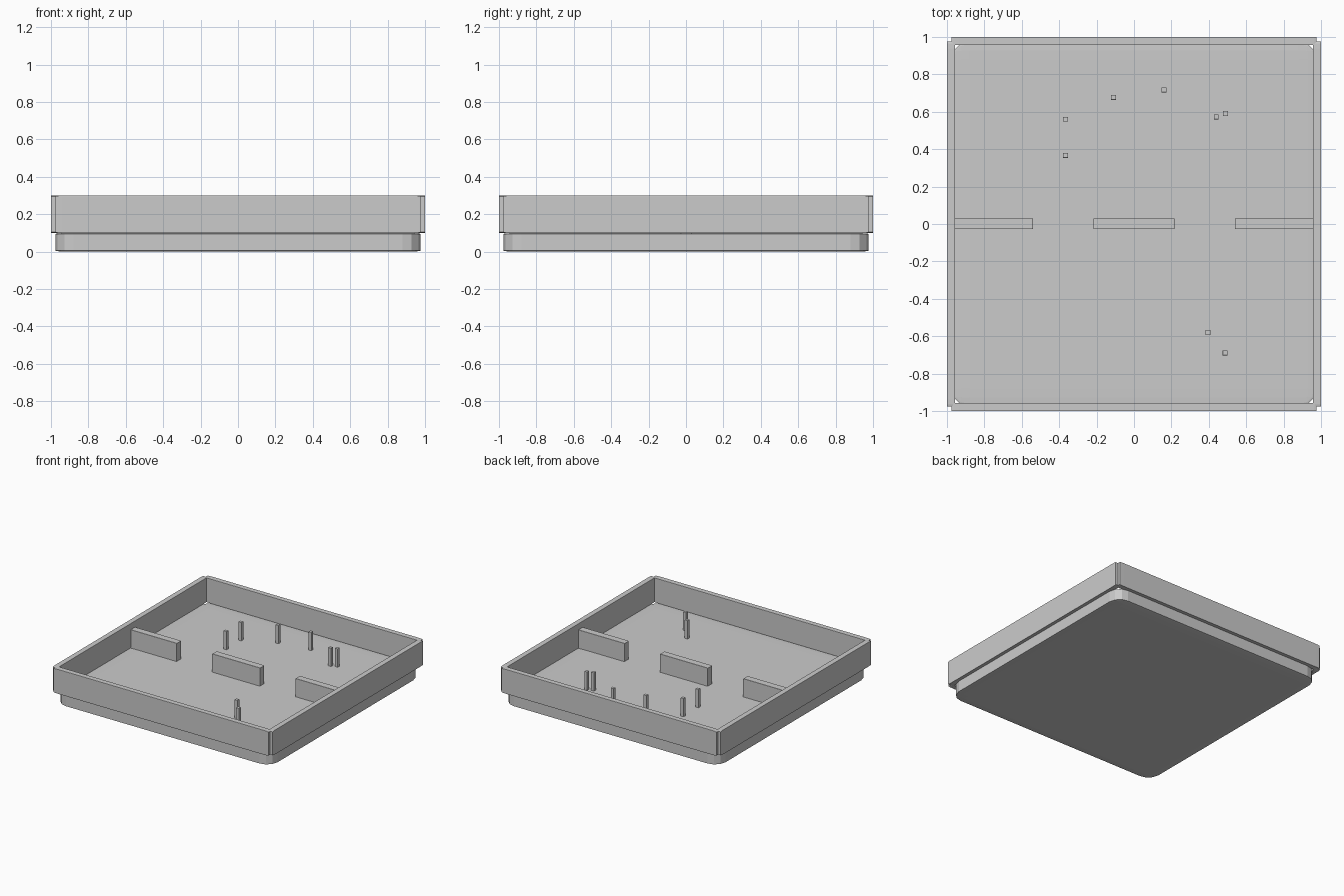
import bpy
import bmesh

default_cube = bpy.data.objects.get("Cube")
if default_cube:
    bpy.data.objects.remove(default_cube, do_unlink=True)


def block(name, low, high, bevel=0.02, segments=2):
    """Box between two corners; the bevel is a fraction of each dimension."""
    bm = bmesh.new()
    bmesh.ops.create_cube(bm, size=1)
    bmesh.ops.bevel(bm, geom=bm.edges[:], offset=bevel, segments=segments,
                    profile=0.5, affect='EDGES')
    bmesh.ops.scale(bm, verts=bm.verts, vec=[b - a for a, b in zip(low, high)])
    mesh = bpy.data.meshes.new(name)
    bm.to_mesh(mesh)
    bm.free()
    obj = bpy.data.objects.new(name, mesh)
    obj.location = [(a + b) / 2 for a, b in zip(low, high)]
    bpy.context.collection.objects.link(obj)
    return obj


FLOOR = 0.1        # top of the base slab
RIM = 0.3          # top of the outer walls
INNER_TOP = 0.25   # top of partitions and posts
HALF = 0.977       # half length of slab and walls
INSIDE = 0.956     # inner face of the walls

# Base slab with rounded corners
block("base_slab", (-HALF, -HALF, 0), (HALF, HALF, FLOOR), 0.05, 3)

# Four outer walls, leaving a small notch at each corner
for name, side in (("back", 1), ("front", -1)):
    a, b = sorted((side * INSIDE, side))
    block(name + "_wall", (-HALF, a, FLOOR), (HALF, b, RIM))
for name, side in (("left", 1), ("right", -1)):
    a, b = sorted((side * INSIDE, side))
    block(name + "_wall", (a, -HALF, FLOOR), (b, HALF, RIM))

# Row of partitions across the middle
for name, start, end in (("right", -0.965, -0.54),
                         ("centre", -0.217, 0.217),
                         ("left", 0.54, 0.965)):
    block(name + "_partition", (start, -0.027, FLOOR - 0.01), (end, 0.03, INNER_TOP))

# Small square posts scattered on the floor
posts = [(-0.366, 0.56), (-0.366, 0.367), (-0.11, 0.677), (0.16, 0.717),
         (0.44, 0.573), (0.489, 0.591), (0.396, -0.58), (0.487, -0.689)]
R = 0.013
for i, (x, y) in enumerate(posts, 1):
    block(f"post_{i}", (x - R, y - R, FLOOR - 0.01), (x + R, y + R, INNER_TOP))
